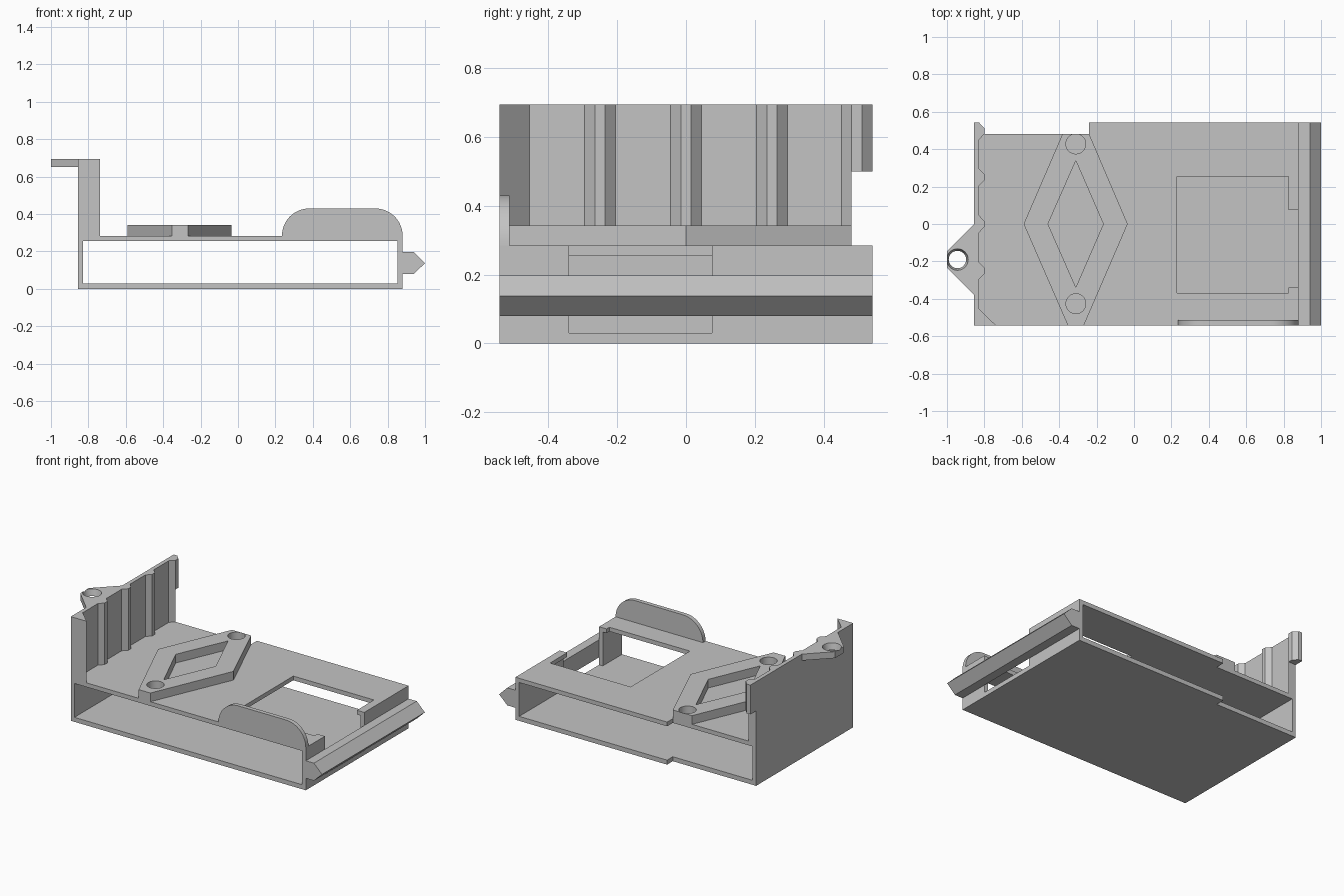
import bpy, bmesh, math
from mathutils import Vector

cube = bpy.data.objects.get("Cube")
if cube:
    bpy.data.objects.remove(cube, do_unlink=True)

grey = bpy.data.materials.new("plain_grey")
grey.use_nodes = True
grey.diffuse_color = (0.55, 0.55, 0.55, 1)
grey.node_tree.nodes["Principled BSDF"].inputs["Base Color"].default_value = (0.55, 0.55, 0.55, 1)


def prism(name, outline, low, high, axis="z"):
    """Extrude an outline: (x, y) along z, or (x, z) along y."""
    bm = bmesh.new()
    place = (lambda a, b, h: (a, b, h)) if axis == "z" else (lambda a, b, h: (a, h, b))
    face = bm.faces.new([bm.verts.new(place(a, b, low)) for a, b in outline])
    grown = bmesh.ops.extrude_face_region(bm, geom=[face])
    moved = [g for g in grown["geom"] if isinstance(g, bmesh.types.BMVert)]
    bmesh.ops.translate(bm, verts=moved, vec=Vector(place(0, 0, high - low)))
    bmesh.ops.recalc_face_normals(bm, faces=bm.faces)
    return finish(name, bm)


def finish(name, bm):
    mesh = bpy.data.meshes.new(name)
    bm.to_mesh(mesh)
    bm.free()
    mesh.materials.append(grey)
    obj = bpy.data.objects.new(name, mesh)
    bpy.context.scene.collection.objects.link(obj)
    return obj


def rect(x0, x1, y0, y1):
    return [(x0, y0), (x1, y0), (x1, y1), (x0, y1)]


def arc(cx, cy, r, start, end, steps=16):
    angles = [math.radians(start + (end - start) * i / steps) for i in range(steps + 1)]
    return [(cx + r * math.cos(a), cy + r * math.sin(a)) for a in angles]


def hole(x, y, low, high, r_low, r_high):
    bm = bmesh.new()
    bmesh.ops.create_cone(bm, cap_ends=True, segments=40, radius1=r_low, radius2=r_high, depth=high - low)
    bmesh.ops.translate(bm, verts=bm.verts, vec=(x, y, (low + high) / 2))
    return finish("hole_cutter", bm)


def cut(obj, *cutters):
    """Subtract the cutters and remove them."""
    for cutter in cutters:
        mod = obj.modifiers.new("cut", "BOOLEAN")
        mod.operation, mod.solver, mod.object = "DIFFERENCE", "EXACT", cutter
    deps = bpy.context.evaluated_depsgraph_get()
    old, mesh = obj.data, bpy.data.meshes.new_from_object(obj.evaluated_get(deps))
    obj.modifiers.clear()
    obj.data = mesh
    bpy.data.meshes.remove(old)
    for cutter in cutters:
        bpy.data.objects.remove(cutter, do_unlink=True)


FRONT, BACK, STEP = -0.542, 0.542, 0.482
LEFT, RIGHT, DECK, TOP = -0.855, 0.88, 0.284, 0.695
INNER = -0.828

# Open-ended sleeve with a stepped back edge, deck window and side wall gap
sleeve = prism("sleeve", [(LEFT, FRONT), (RIGHT, FRONT), (RIGHT, BACK), (-0.24, BACK),
                          (-0.24, STEP), (LEFT, STEP)], 0, DECK)
cut(sleeve,
    prism("cavity_cutter", rect(INNER, 0.852, 0.03, 0.256), -0.7, 0.7, "y"),
    prism("window_cutter", rect(0.23, 0.825, -0.37, 0.255), 0.1, 0.4),
    prism("gap_cutter", rect(0.8, 0.9, -0.34, 0.075), 0.03, 0.4))

# Ribbed upright wall with a corner gusset at the front
plan = [(LEFT, FRONT), (-0.738, FRONT), (INNER, -0.455)]
for c in (-0.25, 0, 0.25, 0.497):
    plan += [(INNER, c - 0.045), (-0.799, c - 0.015), (-0.799, c + 0.015), (INNER, c + 0.045)]
wall = prism("ribbed_wall", plan + [(LEFT, BACK)], DECK, TOP)
cut(wall, prism("wall_notch_cutter", rect(-0.95, -0.7, STEP, 0.7), 0.2, 0.5))

# Screw ear with tapered hole
ear = prism("screw_ear", [(LEFT, 0), (-1, -0.145), (-1, -0.235), (LEFT, -0.38)], 0.652, TOP)
cut(ear, hole(-0.944, -0.19, 0.652 - 0.01, TOP + 0.01, 0.044, 0.06))

# Raised diamond frame with two round sockets
MID = -0.311
diamond = prism("diamond_frame", [(-0.59, 0), (-0.354, FRONT), (-0.268, FRONT), (-0.034, 0),
                                  (-0.24, STEP), (-0.382, STEP)], DECK, 0.342)
cut(diamond,
    prism("diamond_cutter", [(-0.46, 0), (MID, -0.338), (-0.164, 0), (MID, 0.338)], 0.2, 0.4),
    *[hole(MID, y, 0.2, 0.4, 0.053, 0.053) for y in (-0.426, 0.428)])

# Rounded guard tab at the front edge
R = 0.146
prism("guard_tab", arc(RIGHT - R, DECK, R, 0, 90) + arc(0.235 + R, DECK, R, 90, 180),
      FRONT, -0.514, "y")

# Pointed rail along the side
prism("side_rail", [(RIGHT, 0.08), (0.94, 0.08), (1, 0.138), (0.94, 0.197), (RIGHT, 0.197)],
      FRONT, BACK, "y")

# Smooth the curved walls and keep hard edges
for obj in bpy.context.scene.objects:
    if obj.type == "MESH" and obj.name in ("screw_ear", "diamond_frame", "guard_tab"):
        bpy.ops.object.select_all(action="DESELECT")
        obj.select_set(True)
        bpy.context.view_layer.objects.active = obj
        bpy.ops.object.shade_smooth_by_angle(angle=math.radians(20))
